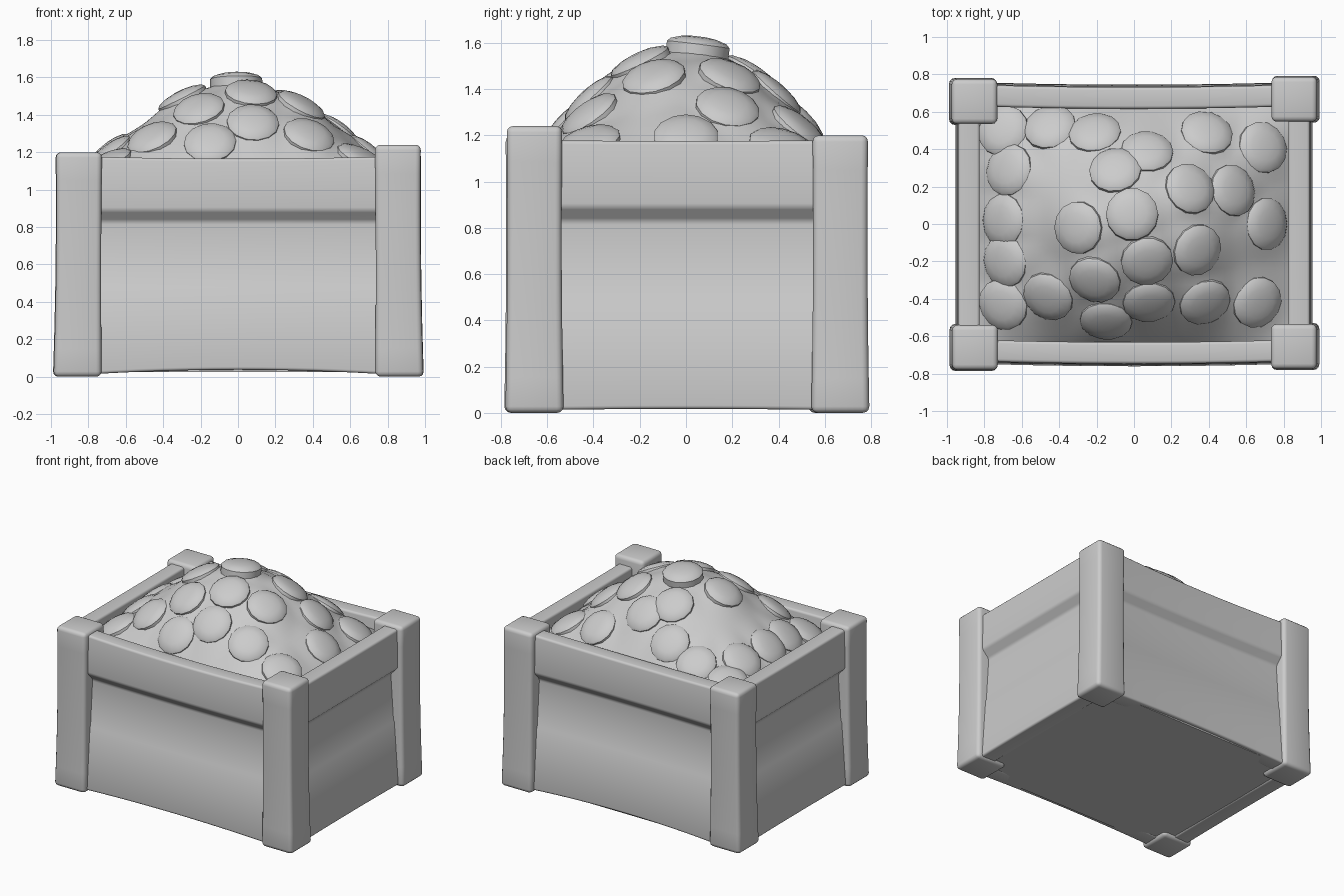
import bpy, bmesh
from math import cos, exp, pi
from mathutils import Vector, Matrix

cube = bpy.data.objects.get("Cube")
if cube:
    bpy.data.objects.remove(cube, do_unlink=True)

grey = bpy.data.materials.new("plain grey")
grey.use_nodes = True
tone = (0.6, 0.6, 0.6, 1)
grey.diffuse_color = tone
for node in grey.node_tree.nodes:
    if node.type == "BSDF_PRINCIPLED":
        node.inputs["Base Color"].default_value = tone


def finish(bm, name, angle=0.6):
    """Turn a bmesh into a smooth shaded object with sharp edges kept."""
    bmesh.ops.recalc_face_normals(bm, faces=bm.faces)
    mesh = bpy.data.meshes.new(name)
    bm.to_mesh(mesh)
    bm.free()
    mesh.materials.append(grey)
    obj = bpy.data.objects.new(name, mesh)
    bpy.context.collection.objects.link(obj)
    bpy.ops.object.select_all(action="DESELECT")
    obj.select_set(True)
    bpy.context.view_layer.objects.active = obj
    bpy.ops.object.shade_smooth_by_angle(angle=angle)


def round_edges(bm, width, keep_sharp=lambda edge: False):
    bm.normal_update()
    edges = [e for e in bm.edges if len(e.link_faces) == 2
             and e.calc_face_angle() > 0.4 and not keep_sharp(e)]
    bmesh.ops.bevel(bm, geom=edges, offset=width, segments=3,
                    profile=0.5, affect="EDGES", clamp_overlap=True)


# Corner posts, slightly waisted and wider at the foot
def post(name, x, y, height):
    bm = bmesh.new()
    bmesh.ops.create_cube(bm, size=1)
    for v in bm.verts:
        v.co = Vector((v.co.x * 0.245, v.co.y * 0.24, (v.co.z + 0.5) * height))
    round_edges(bm, 0.028)
    for i in range(1, 8):
        bmesh.ops.bisect_plane(bm, geom=bm.verts[:] + bm.edges[:] + bm.faces[:],
                               plane_co=(0, 0, height * i / 8), plane_no=(0, 0, 1))
    for v in bm.verts:
        t = v.co.z / height
        width = 1 - 0.12 * t * (1 - t) + 0.05 * (1 - t) ** 2
        lean = 0.008 * (1 - t) ** 2
        v.co.x = x + v.co.x * width + (lean if x > 0 else -lean)
        v.co.y = y + v.co.y * width
    finish(bm, name)


post("front_left_post", 0.855, -0.655, 1.24)
post("front_right_post", -0.85, -0.66, 1.2)
post("back_left_post", 0.857, 0.667, 1.2)
post("back_right_post", -0.853, 0.655, 1.2)

# Plank walls: one section (outward distance, height) swept between the posts
SECTION = [(0.62, 0.015), (0.62, 1.178), (0.735, 1.178), (0.74, 0.89),
           (0.682, 0.83), (0.705, 0.49), (0.712, 0.478), (0.75, 0.012)]


def wall(name, direction, half, extra, bow, sag):
    bm = bmesh.new()
    out = Vector(direction)
    along = Vector((-out.y, out.x, 0))
    rows = []
    for i in range(13):
        s = i / 6 - 1
        bend = 1 - s * s
        row = []
        for d, z in SECTION:
            lift = sag * bend * (-0.5 if z > 1 else 1 if z < 0.1 else 0)
            p = out * (d + extra + bow * bend) + along * (s * half)
            row.append(bm.verts.new((p.x, p.y, z + lift)))
        rows.append(row)
    n = len(SECTION)
    for a, b in zip(rows, rows[1:]):
        for j in range(n):
            k = (j + 1) % n
            bm.faces.new((a[j], a[k], b[k], b[j]))
    # Round the rail, leaving the small plank step crisp
    round_edges(bm, 0.016, lambda e: all(0.4 < v.co.z < 0.5 for v in e.verts))
    finish(bm, name)


wall("front_wall", (0, -1, 0), 0.8, 0, 0.012, 0.025)
wall("back_wall", (0, 1, 0), 0.8, 0.008, -0.012, 0.025)
wall("left_wall", (1, 0, 0), 0.62, 0.205, 0, 0.005)
wall("right_wall", (-1, 0, 0), 0.62, 0.205, 0, 0.005)

# Floor
bm = bmesh.new()
bmesh.ops.create_cube(bm, size=1)
for v in bm.verts:
    v.co = Vector((v.co.x * 1.86, v.co.y * 1.44, 0.045 + v.co.z * 0.04))
finish(bm, "floor")

# Positions of the round pieces lying on the heap
SPOTS = [(-0.01, 0.05), (-0.1, 0.29), (0.3, 0.19), (0.53, 0.18), (0.69, 0.41),
         (0.39, 0.49), (0.07, 0.39), (-0.21, 0.49), (-0.45, 0.52), (-0.67, 0.29),
         (-0.7, 0.02), (-0.3, -0.02), (0.07, -0.2), (0.34, -0.14), (0.71, 0),
         (-0.21, -0.3), (-0.46, -0.39), (-0.15, -0.52), (0.08, -0.42),
         (0.38, -0.42), (0.66, -0.42), (-0.7, -0.43), (-0.69, -0.2), (-0.7, 0.5)]


def dome(x, y):
    cx = max(0, cos(pi / 2 * x / 0.86))
    cy = max(0, cos(pi / 2 * y / 0.66))
    return 1.08 + 0.49 * cx ** 1.1 * cy ** 0.9


def heap_height(x, y):
    near = min((x - a) ** 2 + (y - b) ** 2 for a, b in SPOTS)
    return dome(x, y) + 0.035 * exp(-near / 0.02) - 0.015


# Heap surface, swelling up around each piece
bm = bmesh.new()
bmesh.ops.create_grid(bm, x_segments=56, y_segments=44, size=1)
for v in bm.verts:
    x, y = v.co.x * 0.85, v.co.y * 0.65
    v.co = Vector((x, y, heap_height(x, y)))
finish(bm, "heap", 1.2)

# Round pieces: low domed discs tilted to follow the heap and half sunk in it
DISC = [(0.14, -0.03), (0.14, 0.025), (0.125, 0.04), (0.08, 0.054), (0.035, 0.06)]


def disc(index, x, y):
    e = 0.05
    normal = Vector((dome(x - e, y) - dome(x + e, y),
                     dome(x, y - e) - dome(x, y + e), 2 * e)).normalized()
    turn = Vector((0, 0, 1)).rotation_difference(normal).to_matrix().to_4x4()
    # The topmost piece sits proud of the heap
    sink = 0 if index == 1 else 0.022
    place = Matrix.Translation(Vector((x, y, dome(x, y))) - normal * sink) @ turn
    bm = bmesh.new()
    sides = 14
    rings = []
    for r, z in DISC:
        rings.append([bm.verts.new((r * cos(2 * pi * i / sides),
                                    r * cos(2 * pi * i / sides - pi / 2), z))
                      for i in range(sides)])
    for a, b in zip(rings, rings[1:]):
        for i in range(sides):
            k = (i + 1) % sides
            bm.faces.new((a[i], a[k], b[k], b[i]))
    bm.faces.new(rings[-1])
    bm.faces.new(rings[0][::-1])
    bmesh.ops.transform(bm, matrix=place, verts=bm.verts)
    finish(bm, "round_piece_%d" % index, 0.75)


for i, (x, y) in enumerate(SPOTS):
    disc(i + 1, x, y)
